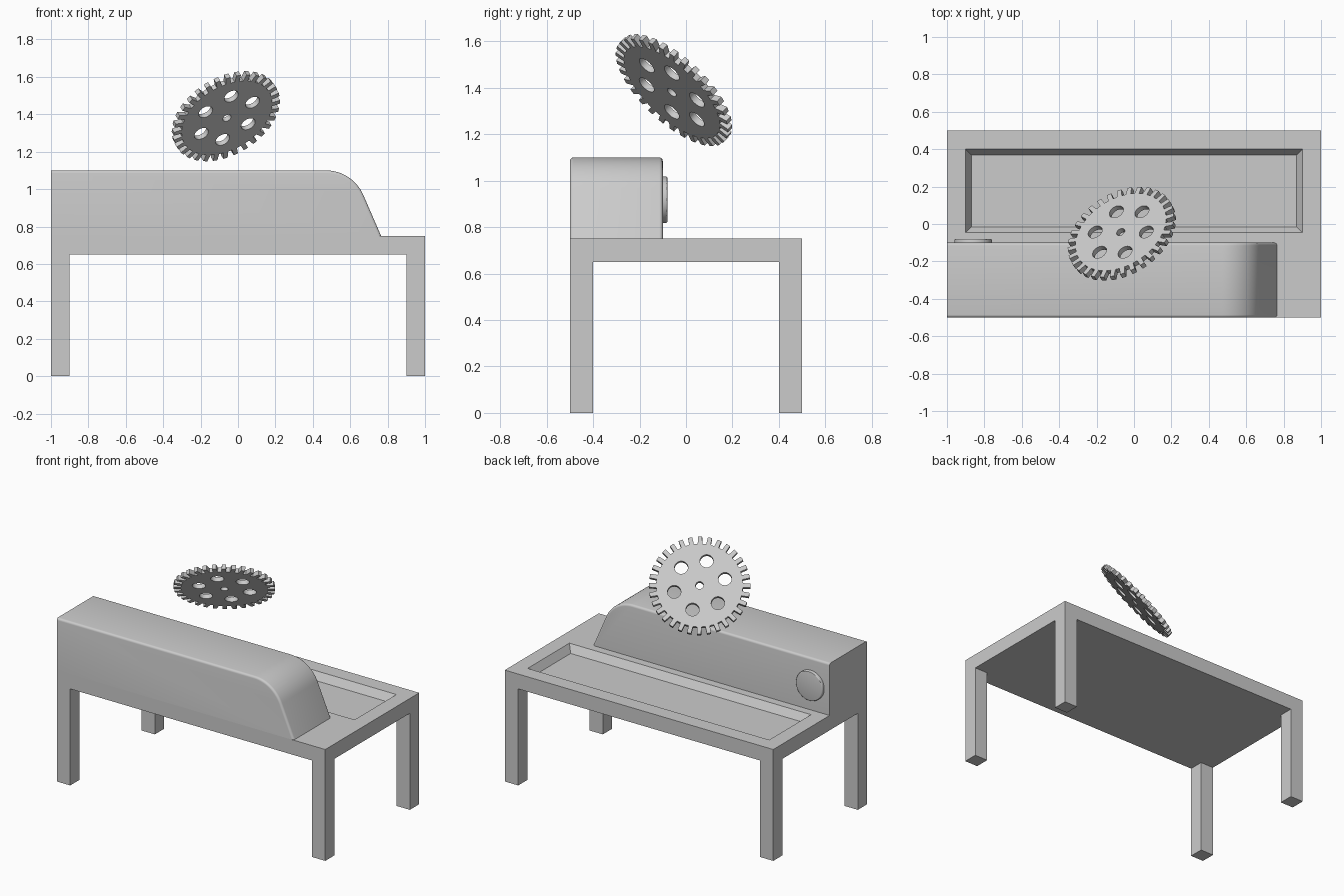
import bpy, bmesh
from math import sin, cos, pi, radians
from mathutils import Matrix, Vector

if "Cube" in bpy.data.objects:
    bpy.data.objects.remove(bpy.data.objects["Cube"])


def add_mesh(name, bm, smooth=False):
    bmesh.ops.recalc_face_normals(bm, faces=bm.faces)
    me = bpy.data.meshes.new(name)
    bm.to_mesh(me)
    bm.free()
    ob = bpy.data.objects.new(name, me)
    bpy.context.collection.objects.link(ob)
    if smooth:
        smooth_by_angle(ob)
    return ob


def smooth_by_angle(ob):
    bpy.ops.object.select_all(action='DESELECT')
    ob.select_set(True)
    bpy.context.view_layer.objects.active = ob
    bpy.ops.object.shade_smooth_by_angle(angle=radians(30))


def box(name, lo, hi):
    lo, hi = Vector(lo), Vector(hi)
    bm = bmesh.new()
    bmesh.ops.create_cube(bm, size=1, matrix=Matrix.Translation((lo + hi) / 2) @ Matrix.Diagonal((*(hi - lo), 1)))
    return add_mesh(name, bm)


# Table top with sloped tray recess: a loft of stacked rectangles
bm = bmesh.new()
rings = []
for x, y0, y1, z in [(1, -.5, .5, .65), (1, -.5, .5, .75), (.9, -.045, .4, .75), (.87, -.015, .37, .70)]:
    rings.append([bm.verts.new(p) for p in ((-x, y0, z), (x, y0, z), (x, y1, z), (-x, y1, z))])
for a, b in zip(rings, rings[1:]):
    for i in range(4):
        j = (i + 1) % 4
        bm.faces.new((a[i], a[j], b[j], b[i]))
bm.faces.new(rings[0][::-1])
bm.faces.new(rings[-1])
add_mesh("table_top", bm)

# Legs
for sx, xn in ((-1, "left"), (1, "right")):
    for sy, yn in ((-1, "front"), (1, "back")):
        cx, cy = .95 * sx, .45 * sy
        box(f"{yn}_{xn}_leg", (cx - .05, cy - .05, 0), (cx + .05, cy + .05, .65))

# Housing: side profile with rounded shoulder, extruded in depth
R, A, N = .218, radians(66.6), 14
profile = [(-1, .75), (-1, 1.1)]
profile += [(.47 + R * sin(A * i / N), 1.1 - R + R * cos(A * i / N)) for i in range(N + 1)]
profile.append((.765, .75))
bm = bmesh.new()
face = bm.faces.new([bm.verts.new((x, -.5, z)) for x, z in profile])
ext = bmesh.ops.extrude_face_region(bm, geom=[face])
bmesh.ops.translate(bm, vec=(0, .4, 0), verts=[v for v in ext['geom'] if isinstance(v, bmesh.types.BMVert)])
bmesh.ops.recalc_face_normals(bm, faces=bm.faces)
rim = []
for e in bm.edges:
    a, b = (v.co for v in e.verts)
    if abs(a.y - b.y) < 1e-4 and max(a.z, b.z) > .76 and max(a.x, b.x) > -.99:
        rim.append(e)
bmesh.ops.bevel(bm, geom=rim, offset=.015, segments=4, profile=.5, affect='EDGES')
add_mesh("housing", bm, smooth=True)

# Round knob on the back face of the housing
bm = bmesh.new()
bmesh.ops.create_cone(bm, cap_ends=True, segments=48, radius1=.1, radius2=.1, depth=.03,
                      matrix=Matrix.Translation((-.86, -.095, .918)) @ Matrix.Rotation(-pi / 2, 4, 'X'))
rim = [e for e in bm.edges if all(v.co.y > -.09 for v in e.verts)]
bmesh.ops.bevel(bm, geom=rim, offset=.007, segments=3, profile=.5, affect='EDGES')
add_mesh("knob", bm, smooth=True)

# Toothed blade: filled 2D curve with holes, extruded
curve = bpy.data.curves.new("toothed_blade", 'CURVE')
curve.dimensions = '2D'
curve.fill_mode = 'BOTH'
curve.extrude = .015


def loop(points):
    s = curve.splines.new('POLY')
    s.points.add(len(points) - 1)
    for p, (x, y) in zip(s.points, points):
        p.co = (x, y, 0, 1)
    s.use_cyclic_u = True


def circle(cx, cy, r, n=32):
    loop([(cx + r * cos(2 * pi * i / n), cy + r * sin(2 * pi * i / n)) for i in range(n)])


TEETH = 32
outline = []
for i in range(TEETH):
    for off, r in ((-.27, .265), (-.21, .31), (.21, .31), (.27, .265)):
        t = 2 * pi * (i + off) / TEETH
        outline.append((r * cos(t), r * sin(t)))
loop(outline)
circle(0, 0, .024)
for i in range(6):
    circle(.16 * cos(i * pi / 3), .16 * sin(i * pi / 3), .041)

blade = bpy.data.objects.new("toothed_blade", curve)
bpy.context.collection.objects.link(blade)
n = Vector((-.406, .626, .666)).normalized()
ax = Vector((n.z, 0, -n.x)).normalized()
ay = n.cross(ax)
rot = Matrix((ax, ay, n)).transposed().to_4x4()
blade.matrix_world = Matrix.Translation((-.065, -.052, 1.39)) @ rot
bpy.ops.object.select_all(action='DESELECT')
blade.select_set(True)
bpy.context.view_layer.objects.active = blade
bpy.ops.object.convert(target='MESH')
smooth_by_angle(bpy.context.view_layer.objects.active)
